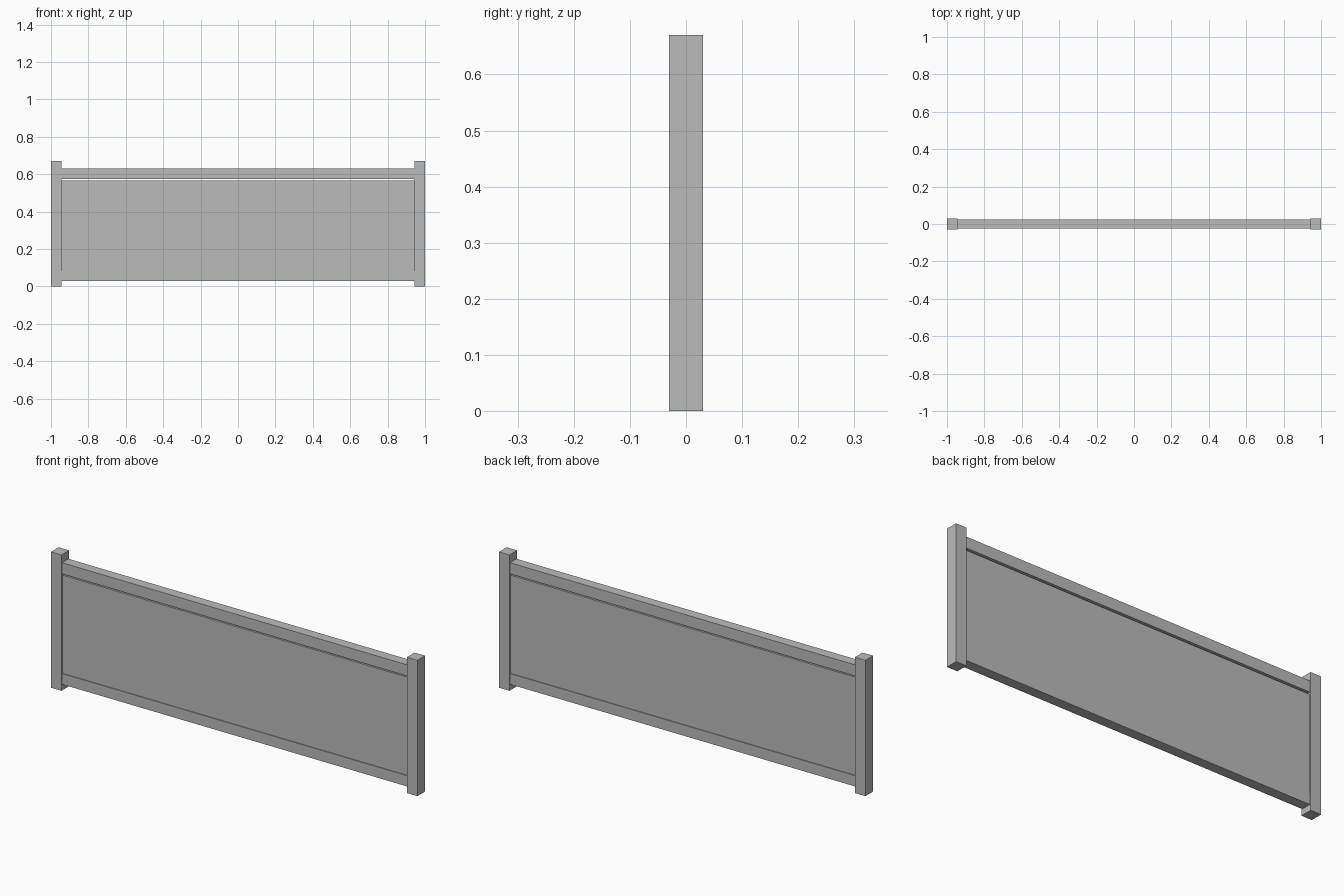
import bpy

cube = bpy.data.objects.get("Cube")
if cube:
    bpy.data.objects.remove(cube, do_unlink=True)

# Single plain grey
GREY = (0.5, 0.5, 0.5, 1.0)
mat = bpy.data.materials.new("plain_grey")
mat.use_nodes = True
mat.diffuse_color = GREY
mat.node_tree.nodes["Principled BSDF"].inputs["Base Color"].default_value = GREY


def box(name, x0, x1, half_depth, z0, z1):
    """Axis-aligned box, centred front to back."""
    bpy.ops.mesh.primitive_cube_add(size=1)
    ob = bpy.context.object
    ob.name = name
    ob.location = ((x0 + x1) / 2, 0, (z0 + z1) / 2)
    ob.scale = (x1 - x0, 2 * half_depth, z1 - z0)
    bpy.ops.object.transform_apply(location=True, rotation=False, scale=True)
    ob.data.materials.append(mat)
    return ob


INNER = 0.943   # inner face of the posts
HEIGHT = 0.67

# End posts
box("left_post", INNER, 1, 0.03, 0, HEIGHT)
box("right_post", -1, -INNER, 0.03, 0, HEIGHT)

# Rails between the posts
box("top_rail", -INNER, INNER, 0.025, 0.575, 0.63)
box("bottom_rail", -INNER, INNER, 0.025, 0.03, 0.083)

# Infill panel, with a narrow slot under the top rail
box("panel", -INNER, INNER, 0.021, 0.083, 0.567)
